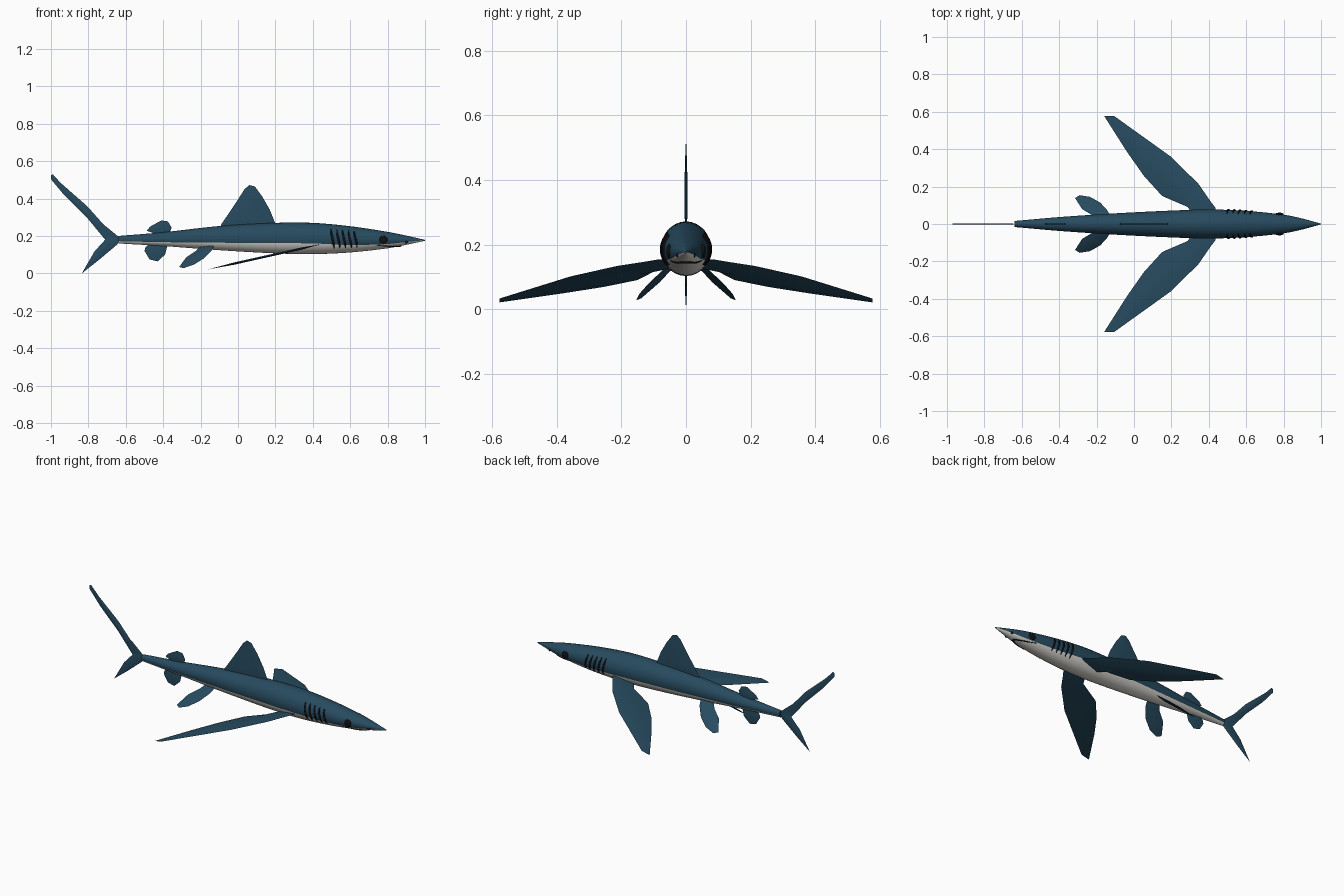
import bpy, bmesh
from math import sin, cos, asin, pi, radians
from mathutils import Vector

cube = bpy.data.objects.get("Cube")
if cube:
    bpy.data.objects.remove(cube, do_unlink=True)


def material(name, rgb):
    m = bpy.data.materials.new(name)
    m.use_nodes = True
    m.diffuse_color = (*rgb, 1)
    bsdf = m.node_tree.nodes["Principled BSDF"]
    bsdf.inputs["Base Color"].default_value = (*rgb, 1)
    bsdf.inputs["Roughness"].default_value = 0.7
    return m


BLUE = material("ocean blue", (0.02, 0.07, 0.115))
WHITE = material("belly white", (0.72, 0.70, 0.65))
BLACK = material("black", (0.006, 0.006, 0.008))

# Body stations: x, top, bottom, half width, height of the belly colour line
STATIONS = [
    (-0.64, 0.200, 0.160, 0.016, 0.172),
    (-0.40, 0.220, 0.146, 0.037, 0.167),
    (-0.10, 0.253, 0.124, 0.057, 0.164),
    (0.20, 0.270, 0.107, 0.072, 0.162),
    (0.40, 0.270, 0.103, 0.078, 0.160),
    (0.60, 0.252, 0.112, 0.070, 0.152),
    (0.80, 0.222, 0.134, 0.050, 0.157),
    (0.90, 0.202, 0.153, 0.029, 0.168),
    (1.00, 0.179, 0.174, 0.002, 0.177),
]


def section(x):
    """Smoothly interpolated centre height, half height, half width, colour line."""
    n = len(STATIONS)
    i = max(k for k in range(n - 1) if STATIONS[k][0] <= x + 1e-6)

    def slope(k, c):
        a, b = STATIONS[max(k - 1, 0)], STATIONS[min(k + 1, n - 1)]
        return (b[c] - a[c]) / (b[0] - a[0])

    p, q = STATIONS[i], STATIONS[i + 1]
    d = q[0] - p[0]
    t = (x - p[0]) / d
    top, bottom, width, line = (
        (1 + 2 * t) * (1 - t) ** 2 * p[c] + t * (1 - t) ** 2 * d * slope(i, c)
        + t * t * (3 - 2 * t) * q[c] + t * t * (t - 1) * d * slope(i + 1, c)
        for c in range(1, 5))
    return (top + bottom) / 2, (top - bottom) / 2, width, line


def skin(x, angle, side=1):
    """Point on the body; angle 0 is the flank, 90 degrees the back."""
    zc, h, w, _ = section(x)
    return Vector((x, side * w * cos(angle), zc + h * sin(angle)))


def finish(bm, name, mats, sharp=40):
    bmesh.ops.recalc_face_normals(bm, faces=bm.faces[:])
    mesh = bpy.data.meshes.new(name)
    bm.to_mesh(mesh)
    bm.free()
    for m in mats:
        mesh.materials.append(m)
    ob = bpy.data.objects.new(name, mesh)
    bpy.context.collection.objects.link(ob)
    smooth(ob, sharp)
    return ob


def smooth(ob, sharp):
    bpy.ops.object.select_all(action='DESELECT')
    ob.select_set(True)
    bpy.context.view_layer.objects.active = ob
    bpy.ops.object.shade_smooth_by_angle(angle=radians(sharp))


# Body: lofted rings, with one edge loop along the belly colour line
UPPER, LOWER, RINGS = 18, 12, 48
bm = bmesh.new()
rings = []
for r in range(RINGS + 1):
    x = -0.64 + 1.64 * r / RINGS
    zc, h, w, line = section(x)
    a = asin(max(-0.9, min(0.9, (line - zc) / h)))
    angles = [a + (pi - 2 * a) * k / UPPER for k in range(UPPER)]
    angles += [pi - a + (pi + 2 * a) * k / LOWER for k in range(LOWER)]
    rings.append([bm.verts.new(skin(x, g)) for g in angles])
N = UPPER + LOWER
for p, q in zip(rings, rings[1:]):
    for k in range(N):
        f = bm.faces.new((p[k], p[(k + 1) % N], q[(k + 1) % N], q[k]))
        f.material_index = 0 if k < UPPER else 1
bm.faces.new(rings[0])
bm.faces.new(rings[-1])
finish(bm, "body", [BLUE, WHITE], 60)


# Fins: thin lens-shaped blades made from an outline on a plane
def fin(name, outline, place, thick):
    pts = [Vector(place(u, v)) for u, v in outline]
    mid = sum(pts, Vector()) / len(pts)
    normal = Vector()
    for a, b in zip(pts, pts[1:] + pts[:1]):
        normal += (a - mid).cross(b - mid)
    normal.normalize()
    n = len(pts)
    bm = bmesh.new()
    rim = [bm.verts.new(p) for p in pts]
    for s in (1, -1):
        inner = [bm.verts.new(mid + (p - mid) * 0.6 + normal * thick * s) for p in pts]
        for k in range(n):
            j = (k + 1) % n
            bm.faces.new((rim[k], rim[j], inner[j], inner[k]))
        bm.faces.new(inner)
    finish(bm, name, [BLUE])


def upright(x, z):
    return (x, 0, z)


fin("dorsal_fin", [(-0.095, 0.235), (-0.09, 0.262), (-0.05, 0.32), (0, 0.395),
                   (0.035, 0.45), (0.06, 0.472), (0.09, 0.465), (0.13, 0.41),
                   (0.17, 0.34), (0.20, 0.265), (0.20, 0.24)], upright, 0.004)
fin("second_dorsal_fin", [(-0.45, 0.195), (-0.45, 0.215), (-0.488, 0.228), (-0.47, 0.25),
                          (-0.41, 0.283), (-0.375, 0.278), (-0.355, 0.245),
                          (-0.37, 0.2)], upright, 0.003)
fin("anal_fin", [(-0.47, 0.16), (-0.495, 0.14), (-0.5, 0.12), (-0.473, 0.075),
                 (-0.43, 0.064), (-0.39, 0.1), (-0.375, 0.16)], upright, 0.003)
fin("tail_upper_lobe", [(-0.63, 0.175), (-0.64, 0.197), (-0.687, 0.225), (-0.805, 0.358),
                        (-0.97, 0.503), (-0.99, 0.53), (-1, 0.525), (-1, 0.503),
                        (-0.928, 0.417), (-0.805, 0.295), (-0.71, 0.18)], upright, 0.003)
fin("tail_lower_lobe", [(-0.63, 0.19), (-0.645, 0.155), (-0.74, 0.075), (-0.835, 0.0),
                        (-0.767, 0.118), (-0.71, 0.18), (-0.68, 0.2)], upright, 0.003)

PECTORAL = [(0.42, 0.04), (0.437, 0.085), (0.41, 0.12), (0.345, 0.214), (0.2, 0.358),
            (-0.107, 0.578), (-0.16, 0.578), (-0.037, 0.385), (0.053, 0.257),
            (0.15, 0.15), (0.294, 0.088), (0.32, 0.04)]
PELVIC = [(-0.13, 0.02), (-0.13, 0.045), (-0.14, 0.07), (-0.18, 0.114), (-0.235, 0.145),
          (-0.29, 0.154), (-0.315, 0.139), (-0.278, 0.08), (-0.225, 0.048), (-0.2, 0.02)]

for side, label in ((1, "left"), (-1, "right")):
    fin(label + "_pectoral_fin", PECTORAL,
        lambda x, y: (x, side * y, 0.057 + 0.223 * x), 0.006)
    fin(label + "_pelvic_fin", PELVIC,
        lambda x, y: (x, side * y, 0.205 + 0.223 * x - 0.728 * y), 0.004)


# Dark lines lying on the skin
def skin_line(name, points, radius):
    cu = bpy.data.curves.new(name, 'CURVE')
    cu.dimensions = '3D'
    cu.bevel_depth = radius
    cu.bevel_resolution = 1
    cu.use_fill_caps = True
    sp = cu.splines.new('POLY')
    sp.points.add(len(points) - 1)
    for k, (sp_pt, p) in enumerate(zip(sp.points, points)):
        sp_pt.co = (*p, 1)
        sp_pt.radius = 0.35 + 0.65 * sin(pi * k / (len(points) - 1))
    cu.materials.append(BLACK)
    ob = bpy.data.objects.new(name, cu)
    bpy.context.collection.objects.link(ob)
    bpy.ops.object.select_all(action='DESELECT')
    ob.select_set(True)
    bpy.context.view_layer.objects.active = ob
    bpy.ops.object.convert(target='MESH')
    smooth(bpy.context.object, 60)


# Eyes and nostrils: flattened balls set into the skin
def ball(name, x, z, side, radius):
    zc, h, w, _ = section(x)
    bpy.ops.mesh.primitive_uv_sphere_add(
        segments=16, ring_count=10, radius=radius,
        location=skin(x, asin((z - zc) / h), side))
    ob = bpy.context.object
    ob.name = name
    ob.scale = (1, 0.35, 1)
    ob.data.materials.append(BLACK)
    smooth(ob, 60)


for side, label in ((1, "left"), (-1, "right")):
    for g in range(5):
        x = 0.505 + 0.031 * g
        path = [skin(x + 0.008 * cos(k * pi / 10), radians(-40 + 8.2 * k), side)
                for k in range(11)]
        skin_line(f"{label}_gill_slit_{g + 1}", path, 0.006)
    ball(label + "_eye", 0.777, 0.18, side, 0.022)
    ball(label + "_nostril", 0.9, 0.168, side, 0.008)

# Mouth: an arc across the underside of the snout
mouth = []
for k in range(21):
    t = -1 + k / 10
    mouth.append(skin(0.87 - 0.13 * t * t, radians(-90 + 58 * t)))
skin_line("mouth", mouth, 0.005)
